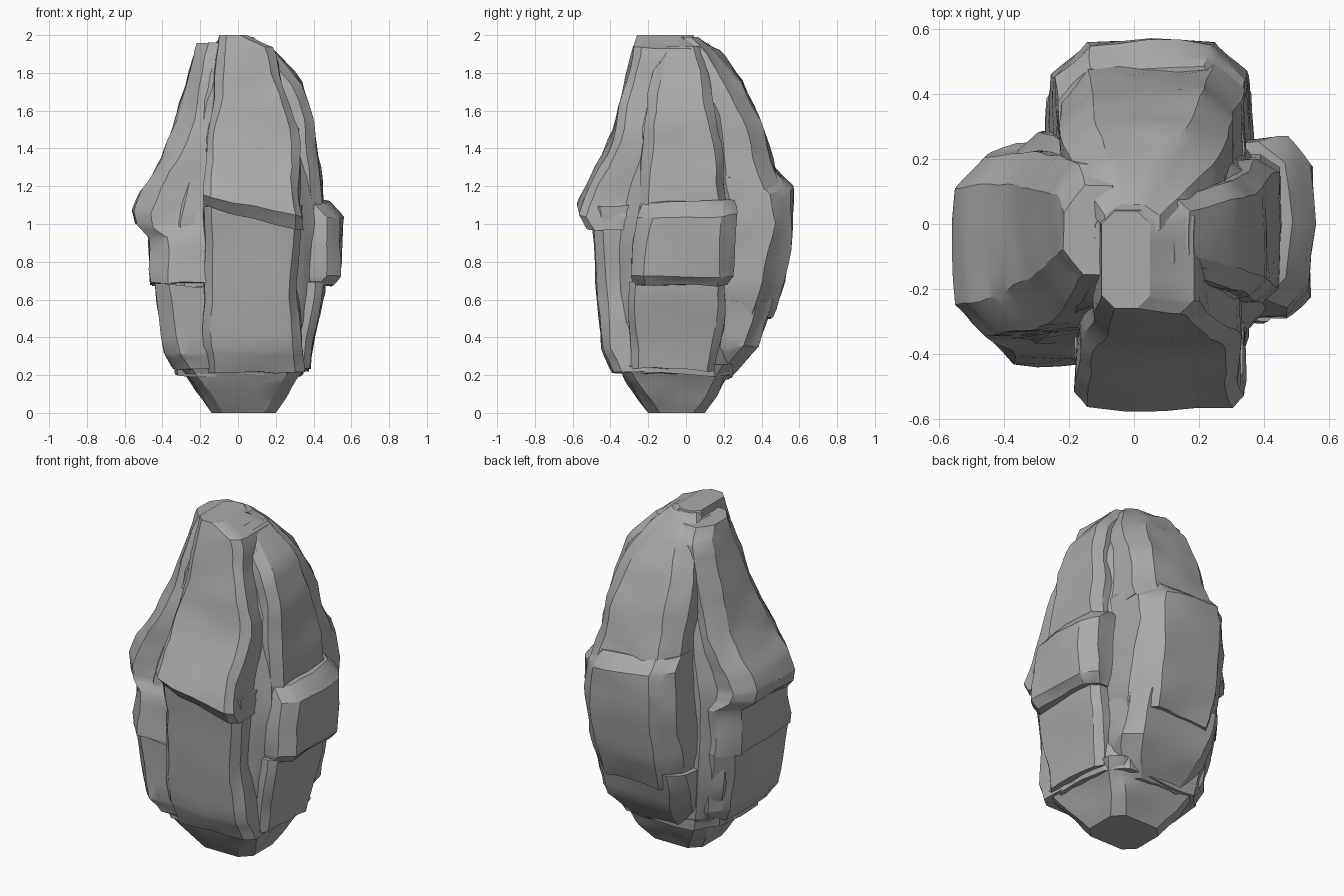
import bpy
import bmesh
import math
from mathutils import Vector, noise

cube = bpy.data.objects.get("Cube")
if cube:
    bpy.data.objects.remove(cube, do_unlink=True)

# One stone colour for the whole boulder
stone = bpy.data.materials.new("grey stone")
stone.use_nodes = True
stone.diffuse_color = (0.4, 0.4, 0.4, 1)
shader = next(n for n in stone.node_tree.nodes if n.type == 'BSDF_PRINCIPLED')
shader.inputs["Base Color"].default_value = stone.diffuse_color
shader.inputs["Roughness"].default_value = 0.9


def section(bm, ring, chamfer, tilt):
    """Rectangle with chamfered corners; ring is z, x range, y range in hundredths."""
    z, left, right, front, back = [value / 100 for value in ring]
    cx = min(chamfer, (right - left) * 0.3)
    cy = min(chamfer, (back - front) * 0.3)
    outline = [(left + cx, front), (right - cx, front), (right, front + cy), (right, back - cy),
               (right - cx, back), (left + cx, back), (left, back - cy), (left, front + cy)]
    return [bm.verts.new((x, y, z + tilt * x)) for x, y in outline]


def slab(name, rings, chamfer=0.05, tilts=(), rough=0.022):
    """Loft a stone slab through its rings, then weather its surface."""
    bm = bmesh.new()
    tilts = list(tilts) + [0] * (len(rings) - len(tilts))
    loops = [section(bm, ring, chamfer, tilt) for ring, tilt in zip(rings, tilts)]
    for low, high in zip(loops, loops[1:]):
        for i in range(len(low)):
            j = (i + 1) % len(low)
            bm.faces.new((low[i], low[j], high[j], high[i]))
    bm.faces.new(list(reversed(loops[0])))
    bm.faces.new(loops[-1])
    bmesh.ops.subdivide_edges(bm, edges=bm.edges[:], cuts=3, use_grid_fill=True)
    seed = Vector((len(name), len(rings), 0))
    for v in bm.verts:
        fade = min(1, v.co.z / 0.1, max(0, (2 - v.co.z) / 0.1))
        push = noise.noise_vector(v.co * 4 + seed) + noise.noise_vector(v.co * 10) * 0.4
        v.co += push * rough * fade
    bmesh.ops.triangulate(bm, faces=[f for f in bm.faces if len(f.verts) > 4])
    bmesh.ops.recalc_face_normals(bm, faces=bm.faces[:])
    mesh = bpy.data.meshes.new(name)
    bm.to_mesh(mesh)
    bm.free()
    mesh.materials.append(stone)
    obj = bpy.data.objects.new(name, mesh)
    bpy.context.collection.objects.link(obj)
    bpy.ops.object.select_all(action='DESELECT')
    obj.select_set(True)
    bpy.context.view_layer.objects.active = obj
    bpy.ops.object.shade_smooth_by_angle(angle=math.radians(28))
    return obj


# Tapered foot and hidden core
slab("foot", [(0, -14, 20, -20, 10), (12, -22, 27, -28, 18), (26, -32, 35, -36, 26)], 0.06)
slab("core", [(20, -32, 34, -32, 24), (50, -38, 38, -36, 28), (100, -40, 41, -36, 28),
              (150, -29, 36, -28, 25), (180, -22, 25, -24, 18), (196, -12, 12, -20, 8)], 0.1)

# Front slabs: plain lower block under an overhanging tapered one
slab("front_lower", [(22, -16, 35, -38, 0), (34, -18, 33, -44, 0), (68, -18, 32, -47, 0),
                     (110, -18, 34, -50, 0)], 0.04)
slab("front_upper", [(105, -18, 34, -52, 0), (111, -18, 34, -57, 0), (126, -18, 32, -49, 2),
                     (150, -16, 31, -38, 5), (175, -13, 24, -32, 6), (193, -11, 18, -28, 6),
                     (200, -10, 5, -26, 4)], 0.04, (-0.25, -0.2, -0.1))

# Right shoulder: lower block and wide bulge rising to a narrow top
slab("right_lower", [(23, -34, 0, -36, 18), (32, -39, 0, -40, 22), (68, -44, 0, -42, 24)], 0.08)
slab("right_upper", [(68, -46, 0, -43, 24), (94, -47, 0, -40, 25), (100, -54, 0, -36, 22),
                     (107, -55, 0, -35, 21), (118, -51, 0, -34, 21), (136, -40, 0, -32, 22),
                     (156, -33, 0, -27, 21), (188, -25, 0, -19, 18), (196, -22, 0, -16, 12)], 0.1)

# Left shoulder: lower block, bulging middle and sloped upper slab
slab("left_lower", [(24, 0, 38, -29, 15), (45, 0, 42, -31, 20), (70, 0, 46, -30, 22)], 0.04)
slab("left_middle", [(67, 0, 50, -29, 22), (72, 0, 54, -30, 24), (104, 0, 55, -25, 26),
                     (112, 0, 47, -23, 25)], 0.07)
slab("left_upper", [(100, 0, 46, -25, 24), (130, 0, 43, -24, 20), (155, 0, 40, -22, 16),
                    (175, 0, 33, -18, 13), (194, 0, 17, -14, 9)], 0.05)

# Back slabs: low chin, thick middle plate and sloped upper slab
slab("back_lower", [(18, -18, 22, 0, 22), (35, -25, 33, 0, 38), (60, -27, 35, 0, 46)], 0.08)
slab("back_middle", [(50, -24, 33, 0, 45), (70, -26, 36, 0, 52), (100, -26, 36, 0, 57),
                     (120, -25, 35, 0, 56), (128, -24, 33, 0, 48)], 0.11, (0, 0, 0, -0.1, -0.1))
slab("back_upper", [(118, -24, 34, 0, 50), (150, -22, 31, 0, 41), (175, -20, 25, 0, 30),
                    (191, -16, 16, 0, 17), (199, -9, 8, -5, 6)], 0.09)
